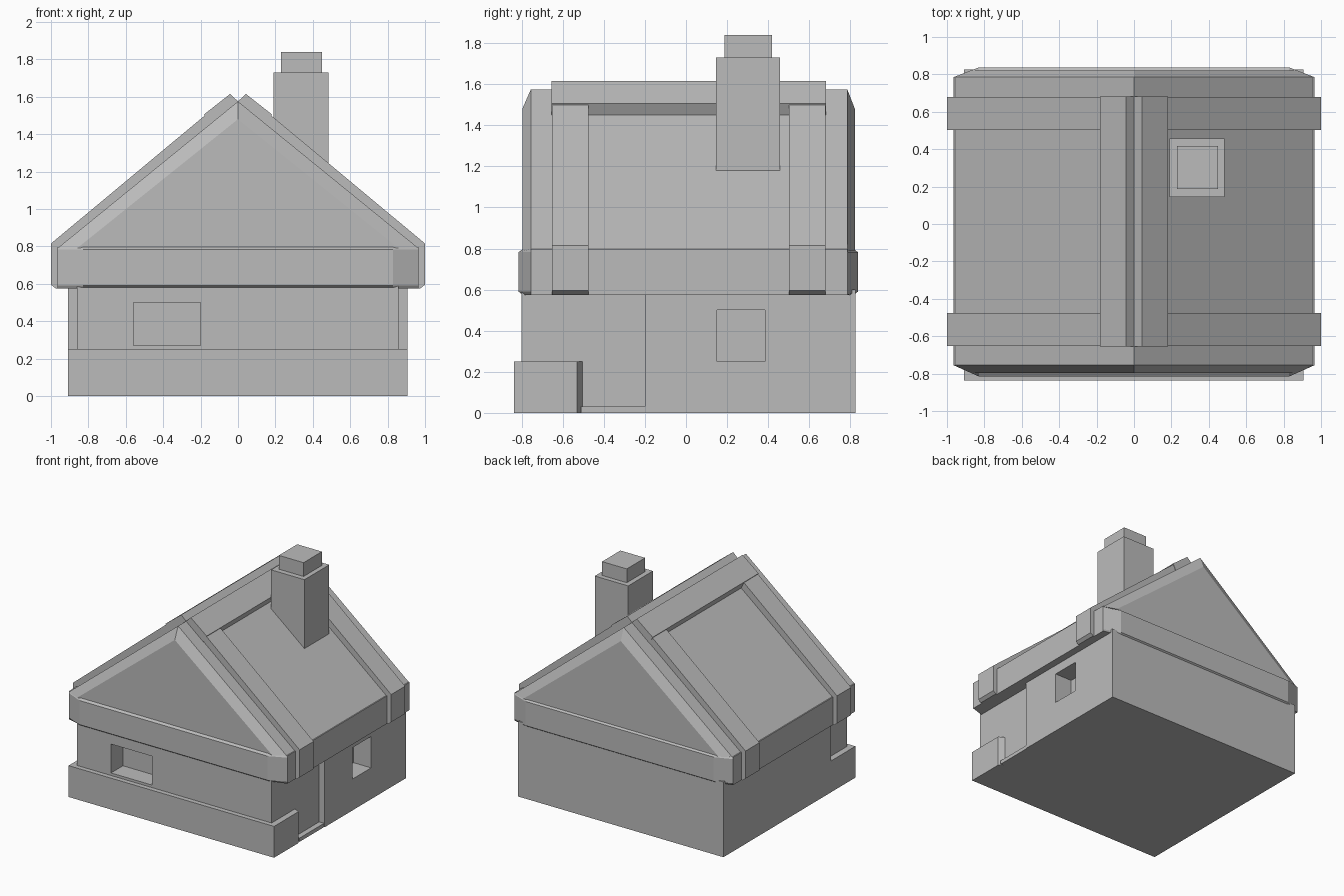
import bpy, bmesh

cube = bpy.data.objects.get("Cube")
if cube:
    bpy.data.objects.remove(cube, do_unlink=True)

grey = bpy.data.materials.new("plain_grey")
grey.use_nodes = True
colour = (0.5, 0.5, 0.5, 1)
grey.diffuse_color = colour
grey.node_tree.nodes["Principled BSDF"].inputs["Base Color"].default_value = colour


def loft(name, rings):
    """Skin a list of equal-length point rings and cap both ends."""
    bm = bmesh.new()
    rows = [[bm.verts.new(p) for p in ring] for ring in rings]
    n = len(rows[0])
    for a, b in zip(rows, rows[1:]):
        for i in range(n):
            j = (i + 1) % n
            bm.faces.new((a[i], a[j], b[j], b[i]))
    bm.faces.new(rows[0])
    bm.faces.new(rows[-1])
    bmesh.ops.recalc_face_normals(bm, faces=bm.faces)
    mesh = bpy.data.meshes.new(name)
    bm.to_mesh(mesh)
    bm.free()
    mesh.materials.append(grey)
    obj = bpy.data.objects.new(name, mesh)
    bpy.context.collection.objects.link(obj)
    return obj


def plan(name, points, z0, z1):
    return loft(name, [[(x, y, z) for x, y in points] for z in (z0, z1)])


def profile(name, points, y0, y1, side=1):
    return loft(name, [[(side * x, y, z) for x, z in points] for y in (y0, y1)])


def box(name, x0, x1, y0, y1, z0, z1):
    return plan(name, [(x0, y0), (x1, y0), (x1, y1), (x0, y1)], z0, z1)


# Walls, stepped in plan at the front corners
walls = plan("walls", [(-.86, -.8), (.857, -.8), (.857, -.2), (.905, -.2),
                       (.905, .825), (-.908, .825), (-.908, -.53), (-.86, -.53)], 0, .6)

# Window niches
cutters = [box("front_window_cutter", -.56, -.2, -.95, -.65, .27, .5),
           box("side_window_cutter", .75, 1, .15, .385, .25, .5)]
bpy.context.view_layer.objects.active = walls
for cutter in cutters:
    cutter.hide_render = True
    mod = walls.modifiers.new("window", "BOOLEAN")
    mod.operation = "DIFFERENCE"
    mod.solver = "EXACT"
    mod.object = cutter
    bpy.ops.object.modifier_apply(modifier=mod.name)
    bpy.data.objects.remove(cutter, do_unlink=True)

# Low plinth around the front and the door threshold
plan("front_plinth", [(-.908, -.838), (.905, -.838), (.905, -.53),
                      (.857, -.505), (.8, -.505), (.8, -.53), (-.908, -.53)], 0, .25)
box("door_threshold", .8, .9, -.51, -.19, 0, .03)


# Eaves band with chamfered corners and bevelled top and bottom edges
def band_ring(z, inset):
    f, b = -.815 + inset, .837 - inset
    return [(-.83, f, z), (.83, f, z), (.965, -.755, z), (.965, .785, z),
            (.83, b, z), (-.83, b, z), (-.965, .785, z), (-.965, -.755, z)]


loft("eaves_band", [band_ring(.575, .02), band_ring(.59, 0),
                    band_ring(.782, 0), band_ring(.797, .02)])


# Gable roof with bevelled gable edges
def gable_ring(y, half, top):
    return [(-half, y, .79), (half, y, .79), (0, y, top)]


loft("gable_roof", [gable_ring(-.797, .86, 1.48), gable_ring(-.755, .965, 1.575),
                    gable_ring(.785, .965, 1.575), gable_ring(.822, .86, 1.48)])

# Roof straps and ridge boards, mirrored on both slopes
strap = [(0, 1.575), (.045, 1.61), (1, .815), (1, .595),
         (.975, .575), (.9, .575), (.9, .7), (0, 1.45)]
board = [(0, 1.575), (.042, 1.615), (.182, 1.505), (.15, 1.44), (0, 1.55)]
for side, label in ((1, "left"), (-1, "right")):
    profile("front_strap_" + label, strap, -.652, -.475, side)
    profile("back_strap_" + label, strap, .502, .678, side)
    profile("ridge_board_" + label, board, -.655, .681, side)

# Chimney
box("chimney_stack", .19, .485, .145, .457, 1.1, 1.73)
box("chimney_cap", .23, .448, .187, .418, 1.7, 1.84)
